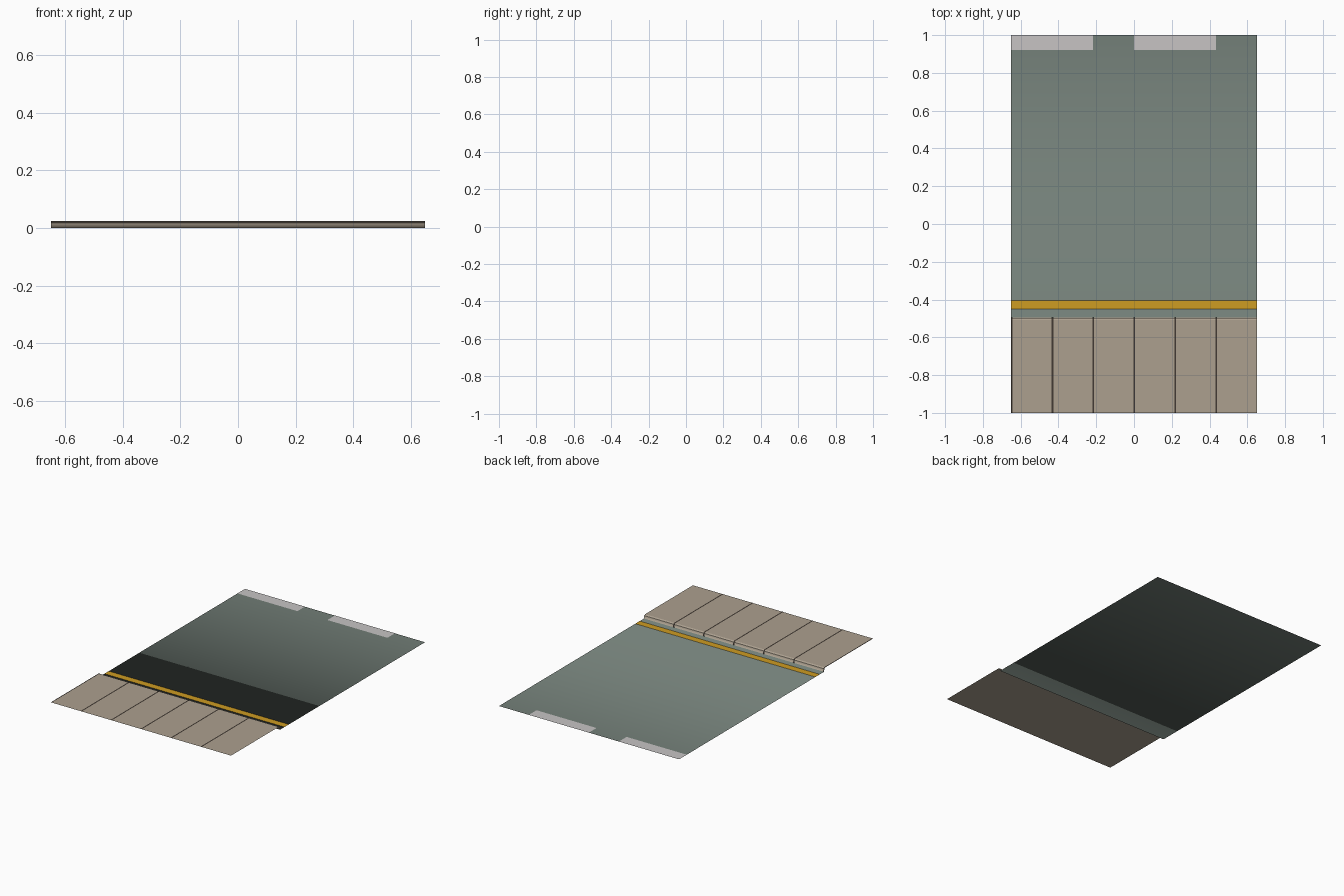
import bpy, bmesh

if "Cube" in bpy.data.objects:
    bpy.data.objects.remove(bpy.data.objects["Cube"])

W = 0.65          # half width
H = 0.024         # kerb height
LIFT = 0.0008     # height of painted plates above the surface


def lin(c):
    c /= 255
    return c / 12.92 if c <= 0.04045 else ((c + 0.055) / 1.055) ** 2.4


def material(name, r, g, b):
    m = bpy.data.materials.new(name)
    m.diffuse_color = (lin(r), lin(g), lin(b), 1)
    m.use_nodes = True
    m.node_tree.nodes["Principled BSDF"].inputs["Base Color"].default_value = m.diffuse_color
    return m


asphalt = material("asphalt grey green", 115, 127, 120)
paving = material("paving beige", 172, 160, 143)
joint_dark = material("joint dark brown", 66, 58, 51)
yellow = material("line yellow", 206, 156, 34)
white = material("dash white", 199, 196, 196)


def sheet(name, x0, x1, profile, mats, rule=None, smooth=False):
    """Open sheet: a (y, z) profile swept from x0 to x1."""
    bm = bmesh.new()
    rows = [(bm.verts.new((x0, y, z)), bm.verts.new((x1, y, z))) for y, z in profile]
    for (a, b), (c, d) in zip(rows, rows[1:]):
        f = bm.faces.new((a, b, d, c))
        f.smooth = smooth
        if rule:
            f.material_index = rule(f.calc_center_median())
    if smooth:
        # crisp bends on the kerb top, soft bend into the gutter
        for e in bm.edges:
            if all(v.co.z > 0.001 for v in e.verts):
                e.smooth = False
    me = bpy.data.meshes.new(name)
    bm.to_mesh(me)
    bm.free()
    for m in mats:
        me.materials.append(m)
    ob = bpy.data.objects.new(name, me)
    bpy.context.collection.objects.link(ob)
    return ob


# Pavement, bevelled kerb and road as one sheet
kerb = [(-1, H), (-0.507, H), (-0.498, H - 0.006), (-0.495, 0)]
sheet("street_surface", -W, W, kerb + [(1, 0)], [paving, asphalt],
      rule=lambda c: 1 if c.z < 0.001 else 0, smooth=True)

# Joints between paving slabs, following the kerb down
strip = [(-1, H + LIFT), (-0.5065, H + LIFT), (-0.497, H - 0.0055), (-0.494, LIFT)]
for i in range(6):
    x = -W + i * 2 * W / 6
    sheet(f"paving_joint_{i + 1}", max(-W, x - 0.003), x + 0.006, strip, [joint_dark])

# Painted road markings
sheet("gutter_line", -W, W, [(-0.45, LIFT), (-0.405, LIFT)], [yellow])
for i, x in enumerate((-W, 0)):
    sheet(f"centre_dash_{i + 1}", x, x + 2 * W / 3, [(0.922, LIFT), (1, LIFT)], [white])
